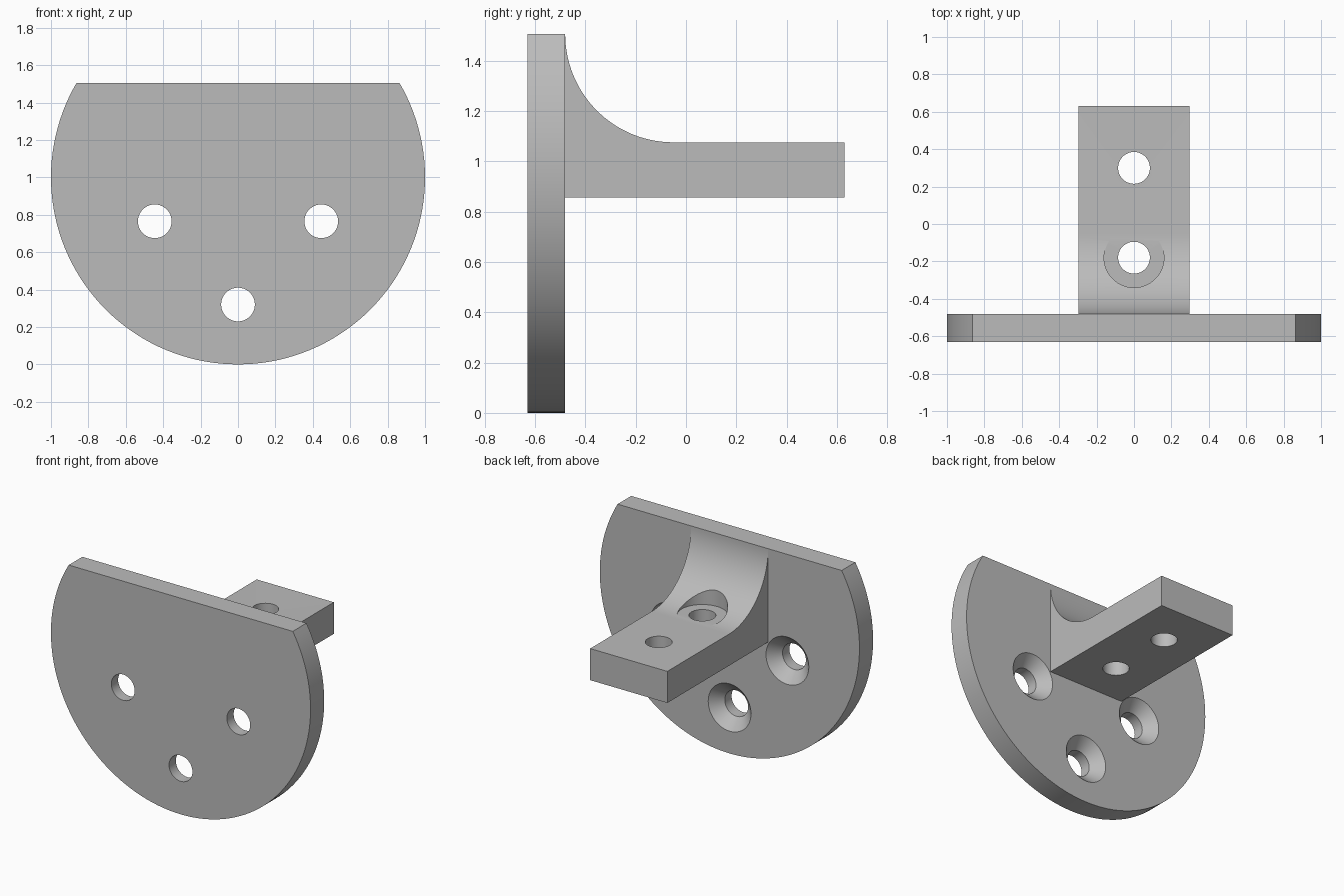
import bpy, bmesh
from math import sin, cos, pi, asin, radians
from mathutils import Matrix

cube = bpy.data.objects.get("Cube")
if cube:
    bpy.data.objects.remove(cube, do_unlink=True)

grey = bpy.data.materials.new("plain grey")
grey.use_nodes = True
colour = (0.5, 0.5, 0.5, 1)
grey.diffuse_color = colour
grey.node_tree.nodes["Principled BSDF"].inputs["Base Color"].default_value = colour


def make_object(name, bm):
    bmesh.ops.recalc_face_normals(bm, faces=bm.faces)
    mesh = bpy.data.meshes.new(name)
    bm.to_mesh(mesh)
    bm.free()
    mesh.materials.append(grey)
    obj = bpy.data.objects.new(name, mesh)
    bpy.context.collection.objects.link(obj)
    return obj


def extrude(name, points, offset):
    """Solid made by pushing a closed outline along an offset."""
    bm = bmesh.new()
    face = bm.faces.new([bm.verts.new(p) for p in points])
    top = bmesh.ops.extrude_face_region(bm, geom=[face])["geom"]
    bmesh.ops.translate(bm, vec=offset,
                        verts=[v for v in top if isinstance(v, bmesh.types.BMVert)])
    return make_object(name, bm)


def drill(target, profile, matrix, sides=64):
    """Cut a turned hole; profile is (radius, height) along the local z axis."""
    bm = bmesh.new()
    rings = [[bm.verts.new((r * cos(2 * pi * i / sides), r * sin(2 * pi * i / sides), h))
              for i in range(sides)] for r, h in profile]
    for low, high in zip(rings, rings[1:]):
        for i in range(sides):
            j = (i + 1) % sides
            bm.faces.new((low[i], low[j], high[j], high[i]))
    bm.faces.new(rings[0])
    bm.faces.new(rings[-1])
    bm.transform(matrix)
    cutter = make_object("hole_cutter", bm)
    cutter.hide_render = True
    mod = target.modifiers.new("hole", "BOOLEAN")
    mod.operation, mod.solver, mod.object = "DIFFERENCE", "EXACT", cutter
    bpy.ops.object.select_all(action="DESELECT")
    bpy.context.view_layer.objects.active = target
    target.select_set(True)
    bpy.ops.object.modifier_apply(modifier=mod.name)
    bpy.data.objects.remove(cutter, do_unlink=True)


FRONT, BACK, END = -0.63, -0.48, 0.63
TOP, ARM_LOW, ARM_HIGH, HALF = 1.505, 0.855, 1.075, 0.297

# Round mounting plate with a flat top
start = pi - asin(TOP - 1)
sweep = 2 * pi - 2 * (start - pi / 2)
steps = 96
outline = []
for i in range(steps + 1):
    a = start + sweep * i / steps
    outline.append((cos(a), FRONT, 1 + sin(a)))
plate = extrude("mounting_plate", outline, (0, BACK - FRONT, 0))

# Three screw holes, countersunk from the back
countersink = [(0.09, -0.1), (0.09, 0.075), (0.165, 0.15), (0.165, 0.2)]
for x, z in ((-0.445, 0.765), (0.445, 0.765), (0, 0.32)):
    drill(plate, countersink,
          Matrix.Translation((x, FRONT, z)) @ Matrix.Rotation(-pi / 2, 4, "X"))

# Arm with a large fillet rising to the top of the plate
radius = TOP - ARM_HIGH
side = [(-HALF, BACK, ARM_LOW), (-HALF, END, ARM_LOW), (-HALF, END, ARM_HIGH)]
for i in range(33):
    a = pi / 2 * i / 32
    side.append((-HALF, BACK + radius - radius * sin(a), TOP - radius * cos(a)))
arm = extrude("support_arm", side, (2 * HALF, 0, 0))

# Arm holes: a plain one, and one with a flat seat cut into the fillet
drill(arm, [(0.085, 0.7), (0.085, 1.3)], Matrix.Translation((0, 0.3, 0)))
drill(arm, [(0.085, 0.7), (0.085, 1.077), (0.16, 1.077), (0.16, 1.7)],
      Matrix.Translation((0, -0.18, 0)))

# Smooth curved walls, sharp edges kept
for obj in (plate, arm):
    bpy.ops.object.select_all(action="DESELECT")
    bpy.context.view_layer.objects.active = obj
    obj.select_set(True)
    bpy.ops.object.shade_smooth_by_angle(angle=radians(25))
